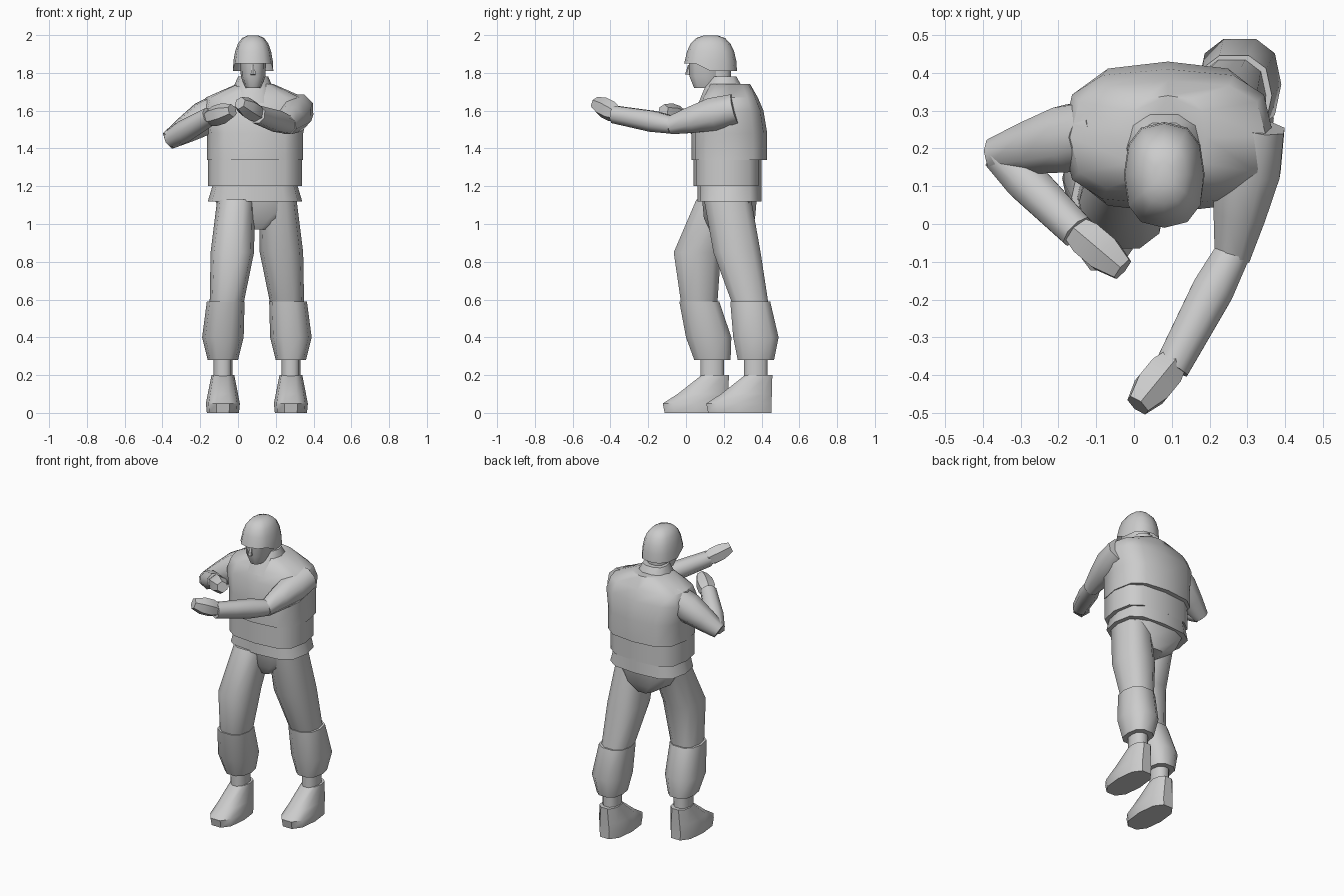
import bpy, bmesh, math
from mathutils import Vector

cube = bpy.data.objects.get("Cube")
if cube:
    bpy.data.objects.remove(cube, do_unlink=True)

colour = (0.6, 0.6, 0.6, 1)
grey = bpy.data.materials.new("plain grey")
grey.use_nodes = True
grey.diffuse_color = colour
grey.node_tree.nodes["Principled BSDF"].inputs["Base Color"].default_value = colour

BODY_X = .09
LEGS_X = .1
HEAD_X = .08


def skin(name, rings, open_bottom=False):
    """Join rings of points into a surface with capped ends."""
    bm = bmesh.new()
    loops = [[bm.verts.new(point) for point in ring] for ring in rings]
    for low, high in zip(loops, loops[1:]):
        for i in range(len(low)):
            bm.faces.new((low[i - 1], low[i], high[i], high[i - 1]))
    if not open_bottom:
        bm.faces.new(loops[0][::-1])
    bm.faces.new(loops[-1])
    bmesh.ops.recalc_face_normals(bm, faces=bm.faces)
    mesh = bpy.data.meshes.new(name)
    bm.to_mesh(mesh)
    bm.free()
    mesh.materials.append(grey)
    obj = bpy.data.objects.new(name, mesh)
    bpy.context.collection.objects.link(obj)
    bpy.ops.object.select_all(action="DESELECT")
    obj.select_set(True)
    bpy.context.view_layer.objects.active = obj
    bpy.ops.object.shade_smooth_by_angle(angle=math.radians(45))
    return obj


def oval(x, y, z, half_width, half_depth, square=.8, sides=10):
    """Level ring; a lower square value gives fuller corners."""
    ring = []
    for i in range(sides):
        angle = math.tau * i / sides
        c, s = math.cos(angle), math.sin(angle)
        ring.append(Vector((x + half_width * math.copysign(abs(c) ** square, c),
                            y + half_depth * math.copysign(abs(s) ** square, s), z)))
    return ring


def column(name, x, y, sections, square=.8, sides=10):
    """Upright part from sections of height, half width and half depth."""
    return skin(name, [oval(x, y, z, width, depth, square, sides)
                       for z, width, depth in sections])


def limb(name, start, end, radii, sides=8):
    """Straight part with evenly spaced radii from start to end."""
    along = (end - start).normalized()
    side = along.cross(Vector((0, 0, 1))).normalized()
    up = side.cross(along)
    rings = []
    for step, radius in enumerate(radii):
        centre = start.lerp(end, step / (len(radii) - 1))
        angles = [math.tau * (k + .5) / sides for k in range(sides)]
        rings.append([centre + radius * (side * math.cos(a) + up * math.sin(a)) for a in angles])
    return skin(name, rings)


def arm(label, shoulder, elbow, wrist, fingertip):
    """Sleeve in two pieces and a closed hand."""
    shoulder, elbow, wrist, fingertip = map(Vector, (shoulder, elbow, wrist, fingertip))
    limb(label + "_upper_arm", shoulder, elbow, (.085, .095, .075, .05))
    limb(label + "_forearm", elbow.lerp(shoulder, .05), wrist, (.05, .06, .055, .05))
    limb(label + "_hand", wrist.lerp(elbow, .1), fingertip, (.035, .055, .055, .035), sides=6)


def leg(label, side, hip_y, thigh_y, knee_y, shin_y, ankle_y):
    """Trouser leg, loose cuff, ankle and boot on one side of the body."""
    def ring(out, y, z, half_width, half_depth):
        return oval(LEGS_X + side * out, y, z, half_width, half_depth)

    knee = .59
    skin(label + "_thigh", [ring(.16, knee_y, knee - .01, .09, .1),
                            ring(.13, thigh_y, .85, .115, .13),
                            ring(.11, hip_y, 1.13, .1, .13)])
    skin(label + "_trouser_cuff", [ring(.18, ankle_y, .28, .08, .1),
                                   ring(.18, shin_y, .4, .11, .125),
                                   ring(.165, knee_y, knee, .1, .11)])
    skin(label + "_ankle", [ring(.18, ankle_y, z, .05, .065) for z in (.15, .33)])

    # The heel stays upright while the boot shortens towards the ankle
    heel = ankle_y + .09
    skin(label + "_boot", [ring(.18, heel - length / 2, z, half_width, length / 2)
                           for z, half_width, length in ((0, .085, .35), (.05, .09, .36),
                                                         (.1, .08, .28), (.2, .06, .15))])


# Torso in overlapping layers
column("vest", BODY_X, .23, [(1.34, .255, .2), (1.48, .255, .2), (1.6, .28, .18),
                             (1.67, .26, .15), (1.74, .1, .11)], square=.68, sides=12)
column("belly_band", BODY_X, .22, [(1.2, .25, .18), (1.36, .25, .18)], square=.65, sides=12)
column("jacket_hem", BODY_X, .23, [(1.12, .25, .17), (1.22, .22, .17)], square=.65, sides=12)
column("hips", BODY_X, .23, [(.97, .06, .11), (1.03, .16, .14), (1.14, .22, .15)], square=.65)

# Neck, collar and head
column("neck", HEAD_X, .17, [(1.65, .06, .07), (1.82, .06, .07)])
column("collar", HEAD_X, .2, [(1.64, .13, .14), (1.71, .11, .11), (1.78, .08, .07)])
column("face", HEAD_X, .11, [(1.72, .04, .07), (1.78, .065, .095), (1.9, .07, .1)])
limb("nose", Vector((HEAD_X, .02, 1.84)), Vector((HEAD_X, .01, 1.79)), (.01, .015), sides=6)

# Domed helmet with its front rim lifted above the face
dome = []
for step in range(6):
    angle = step * .29
    spread = math.cos(angle) ** .65
    dome.append(oval(HEAD_X, .13, 1.81 + .19 * math.sin(angle), .107 * spread, .14 * spread, sides=12))
for point in dome[0]:
    if point.y < .06:
        point.z += .04
skin("helmet", dome, open_bottom=True)

# Left leg set back, right leg striding forward
leg("left", 1, hip_y=.22, thigh_y=.27, knee_y=.34, shin_y=.37, ankle_y=.37)
leg("right", -1, hip_y=.18, thigh_y=.06, knee_y=.07, shin_y=.12, ankle_y=.14)

# Left arm reaching forward, right arm folded across the chest
arm("left", (.32, .26, 1.61), (.26, -.09, 1.52), (.1, -.38, 1.58), (.01, -.48, 1.64))
arm("right", (-.08, .25, 1.62), (-.37, .18, 1.44), (-.15, -.02, 1.57), (-.03, -.12, 1.6))
